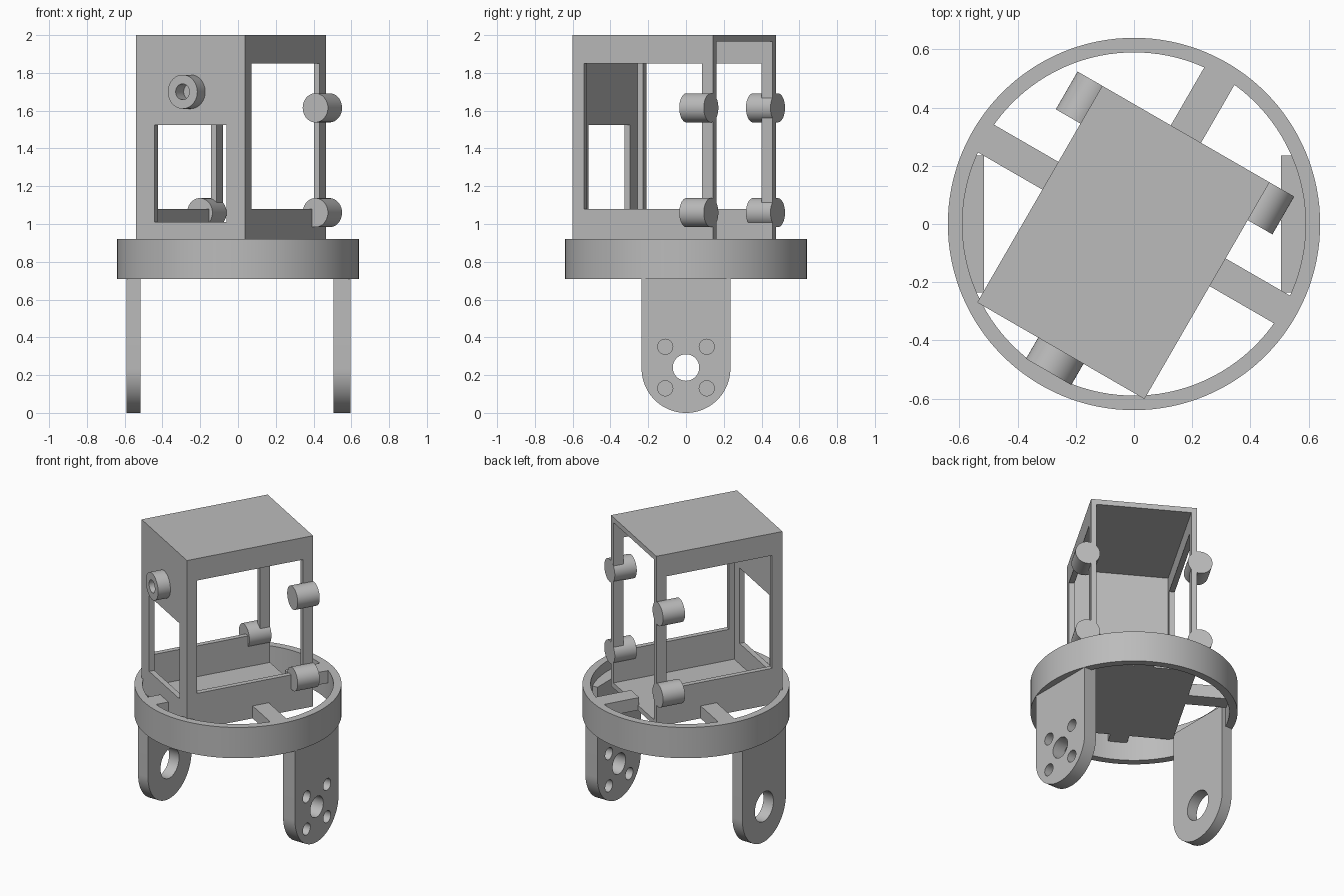
import bpy, bmesh
from math import radians, pi, cos, sin
from mathutils import Matrix, Vector

old = bpy.data.objects.get("Cube")
if old:
    bpy.data.objects.remove(old, do_unlink=True)

grey = bpy.data.materials.new("plain grey")
grey.use_nodes = True
COLOUR = (0.5, 0.5, 0.5, 1)
grey.diffuse_color = COLOUR
grey.node_tree.nodes["Principled BSDF"].inputs["Base Color"].default_value = COLOUR

TURN = Matrix.Rotation(radians(-30), 4, 'Z')   # upper body is turned on the ring
STILL = Matrix.Identity(4)


def make(name, bm, frame=STILL):
    bmesh.ops.recalc_face_normals(bm, faces=bm.faces)
    bm.transform(frame)
    mesh = bpy.data.meshes.new(name)
    bm.to_mesh(mesh)
    bm.free()
    mesh.materials.append(grey)
    obj = bpy.data.objects.new(name, mesh)
    bpy.context.collection.objects.link(obj)
    return obj


def box(name, x, y, z, frame=STILL):
    bm = bmesh.new()
    bmesh.ops.create_cube(bm, size=1)
    for v in bm.verts:
        v.co = [(a + b) / 2 + c * (b - a) for (a, b), c in zip((x, y, z), v.co)]
    return make(name, bm, frame)


def rod(name, start, end, r, frame=STILL, sides=48):
    a, b = Vector(start), Vector(end)
    bm = bmesh.new()
    bmesh.ops.create_cone(bm, cap_ends=True, segments=sides, radius1=r, radius2=r,
                          depth=(b - a).length)
    spin = (b - a).to_track_quat('Z', 'Y').to_matrix().to_4x4()
    bm.transform(Matrix.Translation((a + b) / 2) @ spin)
    return make(name, bm, frame)


def activate(obj):
    bpy.ops.object.select_all(action='DESELECT')
    obj.select_set(True)
    bpy.context.view_layer.objects.active = obj


def cut(obj, *cutters):
    activate(obj)
    for c in cutters:
        mod = obj.modifiers.new("cut", 'BOOLEAN')
        mod.operation, mod.solver, mod.object = 'DIFFERENCE', 'EXACT', c
        bpy.ops.object.modifier_apply(modifier=mod.name)
        bpy.data.objects.remove(c, do_unlink=True)
    smooth(obj)
    return obj


def smooth(obj):
    activate(obj)
    bpy.ops.object.shade_smooth_by_angle(angle=radians(30))


# Ring
cut(rod("ring", (0, 0, .71), (0, 0, .92), .64, sides=128),
    rod("bore", (0, 0, .6), (0, 0, 1), .59, sides=128))

# Housing: a box open at the back, with side and front windows
W, V0, V1, T = .332, -.503, .357, .035
BASE = .835
cut(box("housing", (-W, W), (V0, V1), (BASE, 2), TURN),
    box("cavity", (T - W, W - T), (V0 + T, 1), (BASE + T, 2 - T), TURN),
    box("side_window", (-1, 1), (V0 + .07, V1 - .068), (1.08, 1.85), TURN),
    box("front_window", (-.22, .22), (-1, 0), (1.01, 1.525), TURN))

# Spokes between housing and ring
for side, s in (("left", 1), ("right", -1)):
    box("spoke_" + side, sorted((s * (W - .01), s * .61)), (-.055, .055), (BASE, .92), TURN)
box("spoke_back", (-.06, .06), (V1 - .01, .61), (BASE, .92), TURN)
box("spoke_front", (-.06, .06), (-.61, V0 + .01), (BASE, .92), TURN)

# Blind screw bosses on the rear uprights
for side, s in (("left", 1), ("right", -1)):
    for level, z in (("upper", 1.615), ("lower", 1.06)):
        u = s * .353
        cut(rod(f"boss_{side}_{level}", (u, .207, z), (u, V1, z), .077, TURN),
            rod("hole", (u, .24, z), (u, 1, z), .043, TURN))

# Boss on the front wall
cut(rod("boss_front", (0, V0 + .01, 1.7), (0, -.587, 1.7), .09, TURN),
    rod("hole", (0, V0, 1.7), (0, -1, 1.7), .042, TURN))


# Legs: plates with a rounded lower end
def leg(name, x0, x1):
    r, top = .235, .85
    arc = [(r * cos(a), r + r * sin(a)) for a in (pi + pi * i / 40 for i in range(41))]
    bm = bmesh.new()
    face = bm.faces.new([bm.verts.new((x0, y, z)) for y, z in arc + [(r, top), (-r, top)]])
    new = bmesh.ops.extrude_face_region(bm, geom=[face])["geom"]
    bmesh.ops.translate(bm, vec=(x1 - x0, 0, 0),
                        verts=[v for v in new if isinstance(v, bmesh.types.BMVert)])
    return make(name, bm)


cut(leg("leg_right", -.59, -.515),
    rod("hole", (-1, 0, .24), (0, 0, .24), .1))

holes = [rod("hole", (0, 0, .24), (1, 0, .24), .07)]
for y in (-.11, .11):
    for z in (.13, .35):
        holes += [rod("bolt", (0, y, z), (1, y, z), .04),
                  rod("counterbore", (.55, y, z), (1, y, z), .068)]
cut(leg("leg_left", .505, .595), *holes)
